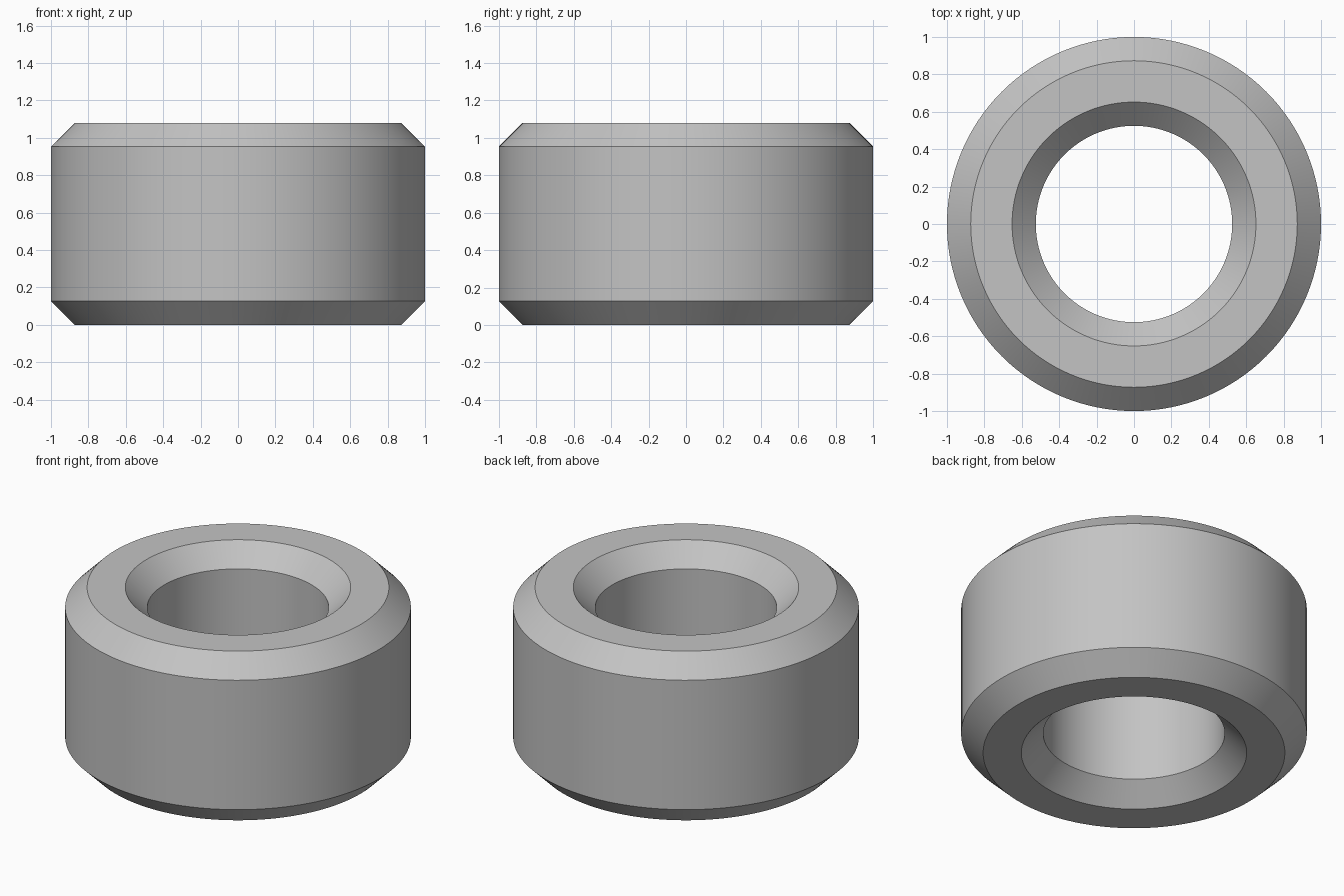
import bpy
import bmesh
import math

SEGMENTS = 128
HEIGHT = 1.08
OUTER, BORE = 1.0, 0.525
CHAMFER = 0.127

cube = bpy.data.objects.get("Cube")
if cube:
    bpy.data.objects.remove(cube, do_unlink=True)

# Plain grey metal
grey = bpy.data.materials.new("grey_metal")
grey.use_nodes = True
colour = (0.55, 0.55, 0.55, 1)
grey.diffuse_color = colour
grey.node_tree.nodes["Principled BSDF"].inputs["Base Color"].default_value = colour

# Half cross-section (radius, height), chamfered at all four corners
profile = [
    (OUTER - CHAMFER, 0),
    (OUTER, CHAMFER),
    (OUTER, HEIGHT - CHAMFER),
    (OUTER - CHAMFER, HEIGHT),
    (BORE + CHAMFER, HEIGHT),
    (BORE, HEIGHT - CHAMFER),
    (BORE, CHAMFER),
    (BORE + CHAMFER, 0),
]

# Revolve the closed section into a ring
bm = bmesh.new()
rings = []
for i in range(SEGMENTS):
    a = math.tau * i / SEGMENTS
    rings.append([bm.verts.new((r * math.cos(a), r * math.sin(a), z)) for r, z in profile])
for i, ring in enumerate(rings):
    following = rings[(i + 1) % SEGMENTS]
    for j in range(len(profile)):
        k = (j + 1) % len(profile)
        bm.faces.new((ring[j], following[j], following[k], ring[k]))
bmesh.ops.recalc_face_normals(bm, faces=bm.faces)

mesh = bpy.data.meshes.new("bushing_ring")
bm.to_mesh(mesh)
bm.free()
mesh.materials.append(grey)
bushing = bpy.data.objects.new("bushing_ring", mesh)
bpy.context.collection.objects.link(bushing)

# Smooth round walls with crisp chamfer edges
bpy.ops.object.select_all(action='DESELECT')
bushing.select_set(True)
bpy.context.view_layer.objects.active = bushing
bpy.ops.object.shade_smooth_by_angle(angle=math.radians(30))
